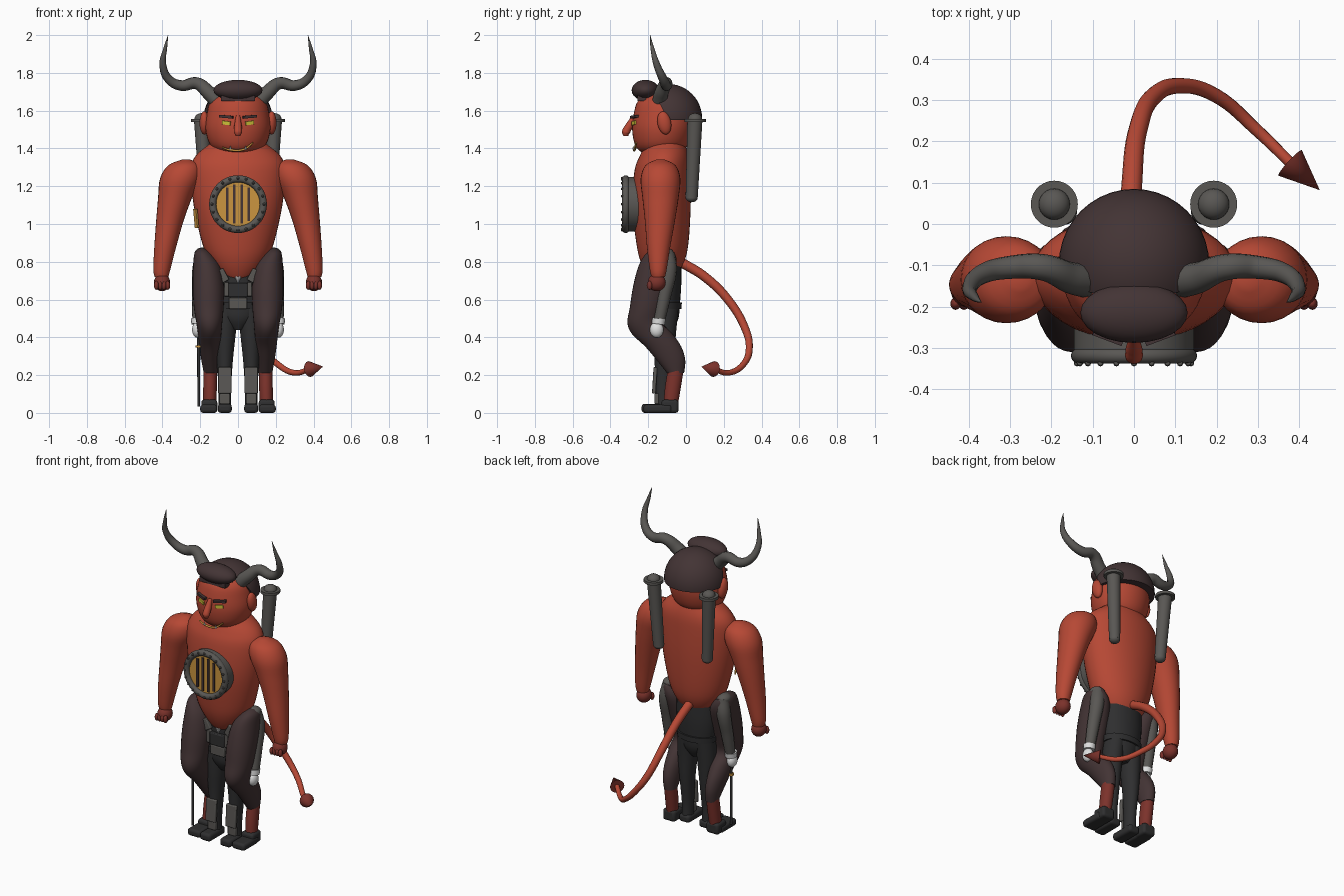
import bpy, bmesh, math
from mathutils import Vector

old = bpy.data.objects.get("Cube")
if old:
    bpy.data.objects.remove(old, do_unlink=True)


def material(name, r, g, b):
    m = bpy.data.materials.new(name)
    m.use_nodes = True
    m.diffuse_color = (r, g, b, 1)
    m.node_tree.nodes["Principled BSDF"].inputs["Base Color"].default_value = (r, g, b, 1)
    return m


RED = material("red skin", .47, .065, .035)
DARK_RED = material("dark red", .2, .032, .024)
BROWN = material("dark brown", .056, .034, .035)
GREY = material("metal grey", .1, .095, .088)
BLACK = material("charcoal", .028, .028, .029)
GOLD = material("gold", .6, .3, .05)
WHITE = material("white", .75, .75, .75)
YELLOW = material("eye yellow", .6, .52, .04)


def finish(ob, name, mat):
    ob.name = name
    ob.data.materials.clear()
    ob.data.materials.append(mat)
    bpy.ops.object.select_all(action='DESELECT')
    ob.select_set(True)
    bpy.context.view_layer.objects.active = ob
    bpy.ops.object.shade_smooth_by_angle(angle=math.radians(40))
    return ob


def from_bmesh(bm, name, mat):
    bmesh.ops.recalc_face_normals(bm, faces=bm.faces)
    me = bpy.data.meshes.new(name)
    bm.to_mesh(me)
    bm.free()
    ob = bpy.data.objects.new(name, me)
    bpy.context.collection.objects.link(ob)
    return finish(ob, name, mat)


def loft(name, mat, rings, side=1, n=28, steps=4):
    """Smooth skin over elliptical rings given as (x, y, z, rx, ry)."""
    r = [Vector(k) for k in rings]
    rows = []
    for i in range(len(r) - 1):
        a, b, c, d = r[max(i - 1, 0)], r[i], r[i + 1], r[min(i + 2, len(r) - 1)]
        for k in range(steps):
            t = k / steps
            rows.append(b + (c - a) * (t / 2) + (a * 2 - b * 5 + c * 4 - d) * (t * t / 2)
                        + (b * 3 - a - c * 3 + d) * (t ** 3 / 2))
    rows.append(r[-1])
    bm = bmesh.new()
    loops = []
    for x, y, z, rx, ry in rows:
        loops.append([bm.verts.new((side * x + rx * math.cos(q), y + ry * math.sin(q), z))
                      for q in (math.tau * j / n for j in range(n))])
    for lo, hi in zip(loops, loops[1:]):
        for j in range(n):
            bm.faces.new((lo[j], lo[(j + 1) % n], hi[(j + 1) % n], hi[j]))
    bm.faces.new(loops[0])
    bm.faces.new(loops[-1])
    return from_bmesh(bm, name, mat)


def tube(name, mat, path, side=1):
    """Round tube along points given as (x, y, z, radius)."""
    cu = bpy.data.curves.new(name, 'CURVE')
    cu.dimensions = '3D'
    cu.bevel_depth = 1
    cu.bevel_resolution = 4
    cu.use_fill_caps = True
    sp = cu.splines.new('BEZIER')
    sp.resolution_u = 8
    sp.bezier_points.add(len(path) - 1)
    for p, (x, y, z, rad) in zip(sp.bezier_points, path):
        p.co = (side * x, y, z)
        p.radius = rad
        p.handle_left_type = p.handle_right_type = 'AUTO'
    ob = bpy.data.objects.new(name, cu)
    bpy.context.collection.objects.link(ob)
    bpy.ops.object.select_all(action='DESELECT')
    ob.select_set(True)
    bpy.context.view_layer.objects.active = ob
    bpy.ops.object.convert(target='MESH')
    return finish(bpy.context.object, name, mat)


def ball(name, mat, loc, size, rot=(0, 0, 0), seg=24):
    bpy.ops.mesh.primitive_uv_sphere_add(segments=seg, ring_count=seg // 2, radius=1,
                                         location=loc, rotation=rot)
    bpy.context.object.scale = size
    return finish(bpy.context.object, name, mat)


def box(name, mat, loc, size, rot=(0, 0, 0), bevel=0):
    bpy.ops.mesh.primitive_cube_add(size=1, location=loc, rotation=rot)
    ob = bpy.context.object
    ob.scale = size
    bpy.ops.object.transform_apply(location=False, rotation=False, scale=True)
    if bevel:
        mod = ob.modifiers.new("bevel", 'BEVEL')
        mod.width, mod.segments = bevel, 3
    return finish(ob, name, mat)


def rod(name, mat, a, b, r1, r2, n=28):
    a, b = Vector(a), Vector(b)
    bpy.ops.mesh.primitive_cone_add(vertices=n, radius1=r1, radius2=r2, depth=(b - a).length,
                                    location=(a + b) / 2,
                                    rotation=(b - a).to_track_quat('Z', 'Y').to_euler())
    return finish(bpy.context.object, name, mat)


# Torso and head
loft("torso", RED, [(0, -.13, .68, .02, .03), (0, -.13, .72, .08, .07), (0, -.125, .8, .145, .115),
                    (0, -.125, .9, .19, .138), (0, -.13, 1.1, .235, .155), (0, -.125, 1.28, .25, .148),
                    (0, -.115, 1.36, .225, .13), (0, -.11, 1.42, .155, .105), (0, -.11, 1.46, .1, .09)], n=40)
loft("head", RED, [(0, -.135, 1.365, .04, .04), (0, -.135, 1.38, .1, .1), (0, -.13, 1.42, .148, .14),
                   (0, -.125, 1.5, .172, .16), (0, -.12, 1.58, .165, .157), (0, -.115, 1.65, .145, .14),
                   (0, -.11, 1.69, .09, .09), (0, -.11, 1.7, .02, .02)], n=40)

# Hair cap cut flat at the nape and slanted over the brow
bm = bmesh.new()
bmesh.ops.create_uvsphere(bm, u_segments=40, v_segments=24, radius=.182)
bmesh.ops.translate(bm, verts=bm.verts, vec=(0, -.097, 1.56))
for co, no in (((0, 0, 1.55), (0, 0, -1)), ((0, -.095, 1.55), (0, -.9, -.45))):
    cut = bmesh.ops.bisect_plane(bm, geom=bm.verts[:] + bm.edges[:] + bm.faces[:],
                                 plane_co=co, plane_no=no, clear_outer=True)
    bmesh.ops.holes_fill(bm, edges=[e for e in bm.edges if e.is_boundary])
from_bmesh(bm, "hair_cap", BROWN)
ball("forelock", BROWN, (0, -.215, 1.708), (.13, .073, .055))
box("hairline", BROWN, (0, -.235, 1.665), (.18, .045, .03))

# Face
tube("nose", RED, [(0, -.275, 1.57, .012), (0, -.3, 1.52, .02), (0, -.318, 1.485, .022), (0, -.318, 1.465, .012)])
tube("mouth", GOLD, [(-.085, -.265, 1.405, .004), (-.04, -.272, 1.392, .006),
                     (.03, -.273, 1.395, .006), (.08, -.264, 1.43, .004)])
for s in (-1, 1):
    side = "left" if s > 0 else "right"
    box(side + "_eye", YELLOW, (s * .062, -.276, 1.535), (.046, .009, .02), (0, s * -.12, s * .36))
    box(side + "_brow", BROWN, (s * .062, -.272, 1.568), (.075, .022, .014), (0, s * -.08, s * .36))
    rod(side + "_fang", WHITE, (s * .04, -.277, 1.395), (s * .04, -.28, 1.415), .007, 0, 8)
    ball(side + "_ear", RED, (s * .178, -.115, 1.535), (.026, .036, .062), (.2, 0, 0))

    # Horn
    tube(side + "_horn", GREY, [(.1, -.14, 1.64, .042), (.155, -.13, 1.695, .038), (.22, -.105, 1.745, .032),
                                (.3, -.105, 1.733, .028), (.365, -.12, 1.765, .024), (.398, -.155, 1.845, .018),
                                (.385, -.178, 1.93, .01), (.37, -.19, 2, .001)], s)

    # Arm and fist
    loft(side + "_arm", RED, [(.405, -.147, .72, .036, .036), (.403, -.147, .76, .045, .045),
                              (.385, -.145, .88, .058, .062), (.36, -.138, 1.02, .073, .08),
                              (.333, -.135, 1.14, .09, .096), (.305, -.135, 1.24, .108, .105),
                              (.285, -.135, 1.31, .085, .08), (.275, -.135, 1.342, .02, .02)], s)
    ball(side + "_hand", DARK_RED, (s * .402, -.155, .69), (.043, .048, .046))
    for k in range(4):
        ball(side + "_finger", DARK_RED, (s * (.372 + .02 * k), -.193, .675), (.013, .015, .024), seg=12)

    # Brown bent leg with bare ankle and shoe
    loft(side + "_outer_leg", BROWN, [(.145, -.055, .21, .036, .045), (.148, -.08, .28, .046, .076),
                                      (.15, -.12, .35, .054, .095), (.15, -.18, .42, .062, .108),
                                      (.152, -.218, .48, .069, .092), (.155, -.205, .56, .079, .092),
                                      (.157, -.18, .67, .083, .1), (.165, -.15, .78, .072, .1),
                                      (.185, -.135, .845, .045, .075), (.19, -.13, .87, .015, .03)], s)
    loft(side + "_ankle", DARK_RED, [(.15, -.08, .05, .034, .038), (.148, -.07, .13, .036, .042),
                                     (.147, -.055, .225, .036, .042)], s)
    box(side + "_outer_shoe", BLACK, (s * .155, -.15, .022), (.09, .15, .044), bevel=.015)
    box(side + "_outer_heel", BLACK, (s * .152, -.085, .035), (.085, .09, .07), bevel=.015)

    # Slim inner leg with shin plate and boot
    loft(side + "_inner_leg", BLACK, [(.07, -.12, .03, .034, .04), (.07, -.12, .12, .033, .04),
                                      (.07, -.115, .28, .043, .052), (.068, -.115, .42, .056, .062),
                                      (.06, -.11, .55, .058, .07)], s)
    box(side + "_shin_plate", GREY, (s * .07, -.166, .172), (.07, .02, .14), (-.06, 0, 0), .006)
    box(side + "_boot_cuff", GREY, (s * .07, -.155, .075), (.055, .025, .055), bevel=.006)
    box(side + "_boot", BLACK, (s * .07, -.155, .024), (.074, .16, .048), bevel=.016)

    # Grey sleeve and white glove beside the hip
    tube(side + "_sleeve", GREY, [(.185, -.1, .845, .04), (.2, -.09, .76, .042),
                                  (.208, -.115, .62, .036), (.212, -.14, .49, .03)], s)
    ball(side + "_sleeve_cap", GREY, (s * .19, -.11, .845), (.04, .045, .03))
    rod(side + "_glove_cuff", WHITE, (s * .213, -.147, .47), (s * .213, -.143, .5), .034, .036, 16)
    ball(side + "_glove", WHITE, (s * .215, -.155, .44), (.028, .036, .042))
    box(side + "_hip_strap", GREY, (s * .085, -.195, .725), (.05, .03, .07), (0, s * .5, 0), .005)
    box(side + "_buckle_side", GREY, (s * .062, -.195, .655), (.025, .03, .075), bevel=.004)

    # Back pipe with domed cap
    rod(side + "_pipe", GREY, (s * .17, .03, 1.14), (s * .193, .047, 1.55), .032, .04)
    ball(side + "_pipe_end", GREY, (s * .17, .03, 1.14), (.032, .032, .025))
    rod(side + "_pipe_rim", GREY, (s * .193, .048, 1.54), (s * .193, .048, 1.557), .057, .057)
    ball(side + "_pipe_dome", GREY, (s * .193, .048, 1.555), (.038, .038, .032))

# Pelvis, belt and buckle
loft("pelvis", BLACK, [(0, -.115, .44, .03, .045), (0, -.115, .5, .095, .075), (0, -.112, .58, .118, .08),
                       (0, -.11, .68, .13, .085), (0, -.11, .78, .13, .085)])
loft("belt", BLACK, [(0, -.112, .55, .126, .088), (0, -.112, .585, .13, .09)])
box("buckle", BLACK, (0, -.2, .65), (.1, .03, .075), bevel=.005)
box("lower_buckle", GREY, (0, -.195, .58), (.095, .03, .06), bevel=.005)
rod("collar_tip", WHITE, (0, -.195, .72), (0, -.2, .69), .018, .002, 8)

# Chest grille
DIAL = Vector((0, 0, 1.105))
rod("grille_case", GREY, DIAL + Vector((0, -.21, 0)), DIAL + Vector((0, -.314, 0)), .145, .145, 40)
rod("grille_face", GOLD, DIAL + Vector((0, -.3, 0)), DIAL + Vector((0, -.32, 0)), .122, .122, 40)
bpy.ops.mesh.primitive_torus_add(major_radius=.134, minor_radius=.019, major_segments=48, minor_segments=12,
                                 location=DIAL + Vector((0, -.319, 0)), rotation=(math.pi / 2, 0, 0))
finish(bpy.context.object, "grille_rim", GREY)
for k in range(20):
    q = math.tau * k / 20
    ball("rim_stud", GREY, DIAL + Vector((.138 * math.cos(q), -.337, .138 * math.sin(q))), (.008,) * 3, seg=8)
for x in (-.057, -.019, .019, .057):
    box("grille_bar", BROWN, (x, -.323, 1.105), (.013, .009, 2 * math.sqrt(.105 ** 2 - x * x)))

# Tail with pointed tip
tube("tail", RED, [(-.01, -.03, .8, .026), (-.005, .1, .72, .025), (.01, .23, .59, .023), (.05, .312, .45, .021),
                   (.11, .335, .355, .019), (.2, .31, .265, .017), (.3, .225, .212, .015), (.385, .142, .235, .013)])
rod("tail_tip", DARK_RED, (.378, .148, .232), (.45, .082, .245), .042, 0, 16)

# Walking stick in the right glove and gold clasp at the right flank
rod("stick", BLACK, (-.208, -.155, .035), (-.208, -.155, .46), .007, .009, 12)
rod("stick_ring", GOLD, (-.208, -.155, .345), (-.208, -.155, .357), .016, .016, 12)
box("flank_clasp", GOLD, (-.222, -.185, 1.03), (.009, .03, .1), (0, -.1, .5))
